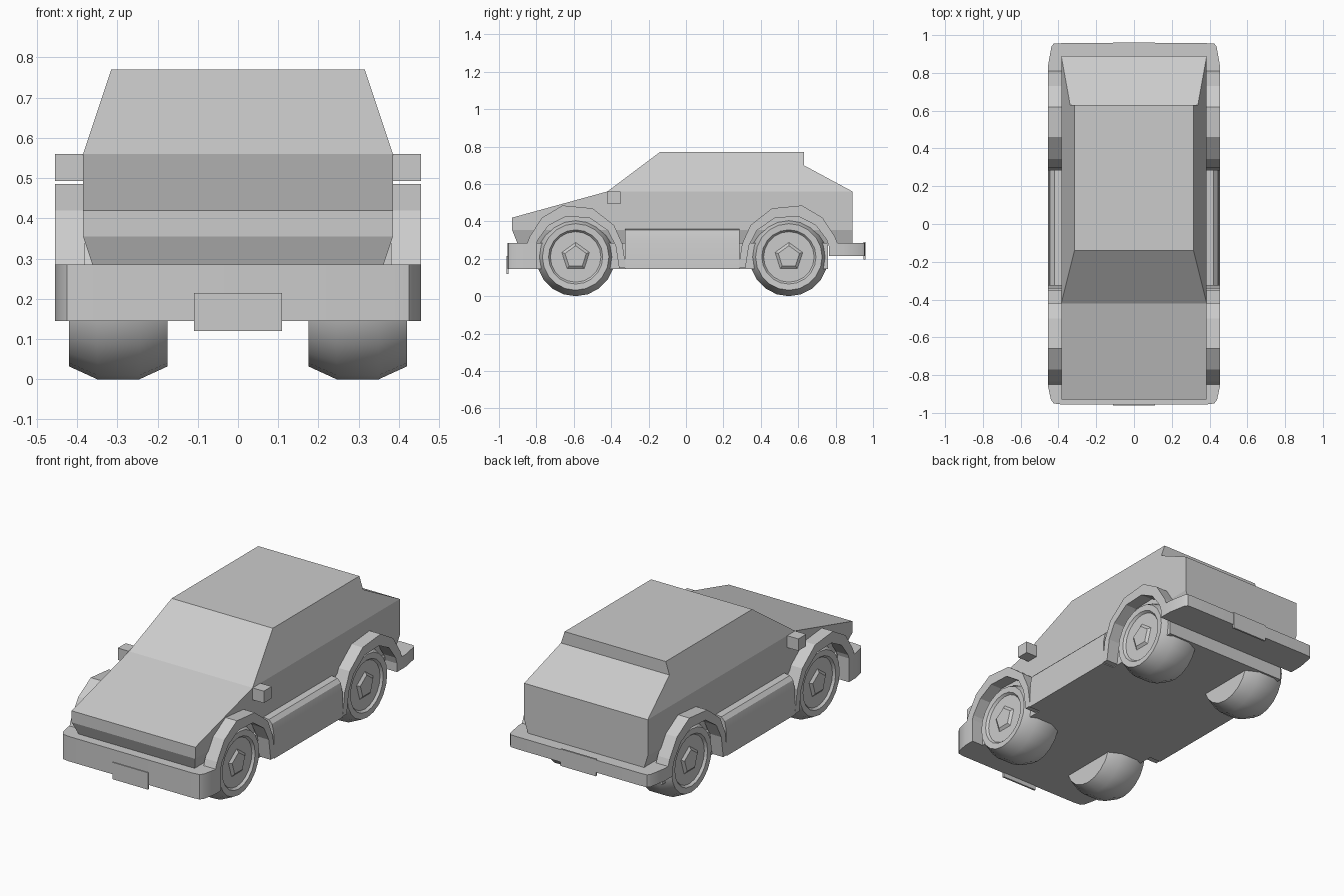
import bpy, bmesh, math
from mathutils import Vector

if "Cube" in bpy.data.objects:
    bpy.data.objects.remove(bpy.data.objects["Cube"])


def finish(name, bm, smooth=None):
    bmesh.ops.recalc_face_normals(bm, faces=bm.faces)
    me = bpy.data.meshes.new(name)
    bm.to_mesh(me)
    bm.free()
    ob = bpy.data.objects.new(name, me)
    bpy.context.collection.objects.link(ob)
    if smooth:
        bpy.context.view_layer.objects.active = ob
        ob.select_set(True)
        bpy.ops.object.shade_smooth_by_angle(angle=math.radians(smooth))
        ob.select_set(False)
    return ob


def loft(name, a, b, smooth=None):
    """Solid between two matching outlines."""
    bm = bmesh.new()
    va = [bm.verts.new(p) for p in a]
    vb = [bm.verts.new(p) for p in b]
    bm.faces.new(va)
    bm.faces.new(vb[::-1])
    n = len(a)
    for i in range(n):
        j = (i + 1) % n
        bm.faces.new((va[i], va[j], vb[j], vb[i]))
    return finish(name, bm, smooth)


def shell(name, pts):
    """Side profile (y, z, half width) spanned across the car."""
    return loft(name, [(w, y, z) for y, z, w in pts], [(-w, y, z) for y, z, w in pts])


def box(name, x, y, z):
    pts = [(y[0], z[0]), (y[1], z[0]), (y[1], z[1]), (y[0], z[1])]
    return loft(name, [(x[0], *p) for p in pts], [(x[1], *p) for p in pts])


def bumper(name, half, z0, z1):
    """Plan half outline mirrored across x and extruded upward."""
    plan = half + [(-x, y) for x, y in half[::-1]]
    return loft(name, [(x, y, z0) for x, y in plan], [(x, y, z1) for x, y in plan], 35)


# Body shell in three layers
shell("lower_skirt", [(-.90, .28, .36), (-.93, .355, .385), (.89, .355, .385), (.89, .28, .36)])
shell("hood_and_sides", [(y, z, .385) for y, z in
      [(-.93, .355), (-.93, .42), (-.42, .56), (.89, .56), (.89, .355)]])
shell("cabin", [(-.42, .56, .385), (-.14, .77, .315), (.63, .77, .315),
                (.63, .70, .338), (.89, .56, .385)])
box("floor", (-.385, .385), (-.80, .76), (.145, .285))

# Bumpers and plates
bumper("front_bumper", [(.385, -.955), (.425, -.95), (.44, -.93), (.455, -.86), (.455, -.80)], .145, .285)
bumper("rear_bumper", [(.385, .957), (.425, .955), (.437, .94), (.455, .84), (.455, .765)], .215, .285)
box("front_plate", (-.11, .11), (-.96, -.95), (.12, .215))
box("rear_plate", (-.11, .11), (.95, .96), (.195, .29))

# Wheel arch outline relative to the axle, facing the front end
outer = [(-.265, .06), (-.245, .11), (-.18, .21), (-.07, .275), (.09, .26),
         (.205, .17), (.25, .07), (.27, -.06)]
inner = [Vector(p).normalized() * .222 for p in outer]
inner[-1] = Vector((.232, -.06))


def arch(name, s, yc, flip):
    ring = outer + [tuple(p) for p in inner[::-1]]
    pts = [(yc + flip * y, .21 + z) for y, z in ring]
    bm = bmesh.new()
    va = [bm.verts.new((s * .38, *p)) for p in pts]
    vb = [bm.verts.new((s * .455, *p)) for p in pts]
    n, m = len(pts), len(outer)
    for i in range(n):
        j = (i + 1) % n
        bm.faces.new((va[i], va[j], vb[j], vb[i]))
    for i in range(m - 1):
        for v in (va, vb):
            bm.faces.new((v[i], v[i + 1], v[n - 2 - i], v[n - 1 - i]))
    finish(name, bm)


def wheel(name, s, yc):
    """Tyre and dished rim revolved around the axle."""
    prof = [(.175, .0), (.175, .178), (.245, .21), (.35, .21), (.42, .178),
            (.418, .145), (.405, .135), (.405, .0)]
    bm = bmesh.new()
    vs = [bm.verts.new((s * x, yc, .21 - r)) for x, r in prof]
    es = [bm.edges.new(e) for e in zip(vs, vs[1:])]
    bmesh.ops.spin(bm, geom=vs + es, cent=(0, yc, .21), axis=(1, 0, 0),
                   angle=math.tau, steps=20, use_merge=True)
    bmesh.ops.remove_doubles(bm, verts=bm.verts, dist=1e-4)
    finish(name, bm, 25)


def hub(name, s, yc):
    """Five sided hub cap."""
    def ring(x, r):
        return [(s * x, yc + r * math.sin(k * math.tau / 5), .21 + r * math.cos(k * math.tau / 5))
                for k in range(5)]
    loft(name, ring(.40, .085), ring(.417, .06))


sill = [(.38, .36), (.42, .355), (.44, .335), (.45, .29), (.455, .145), (.38, .145)]
for s, side in ((1, "right"), (-1, "left")):
    for yc, flip, end in ((-.59, 1, "front"), (.55, -1, "rear")):
        arch(f"{end}_{side}_wheel_arch", s, yc, flip)
        wheel(f"{end}_{side}_wheel", s, yc)
        hub(f"{end}_{side}_hub", s, yc)
    # Side sill and door mirror
    loft(f"{side}_sill", [(s * x, -.325, z) for x, z in sill],
         [(s * x, .285, z) for x, z in sill], 30)
    box(f"{side}_mirror", (s * .38, s * .455), (-.42, -.35), (.493, .56))
